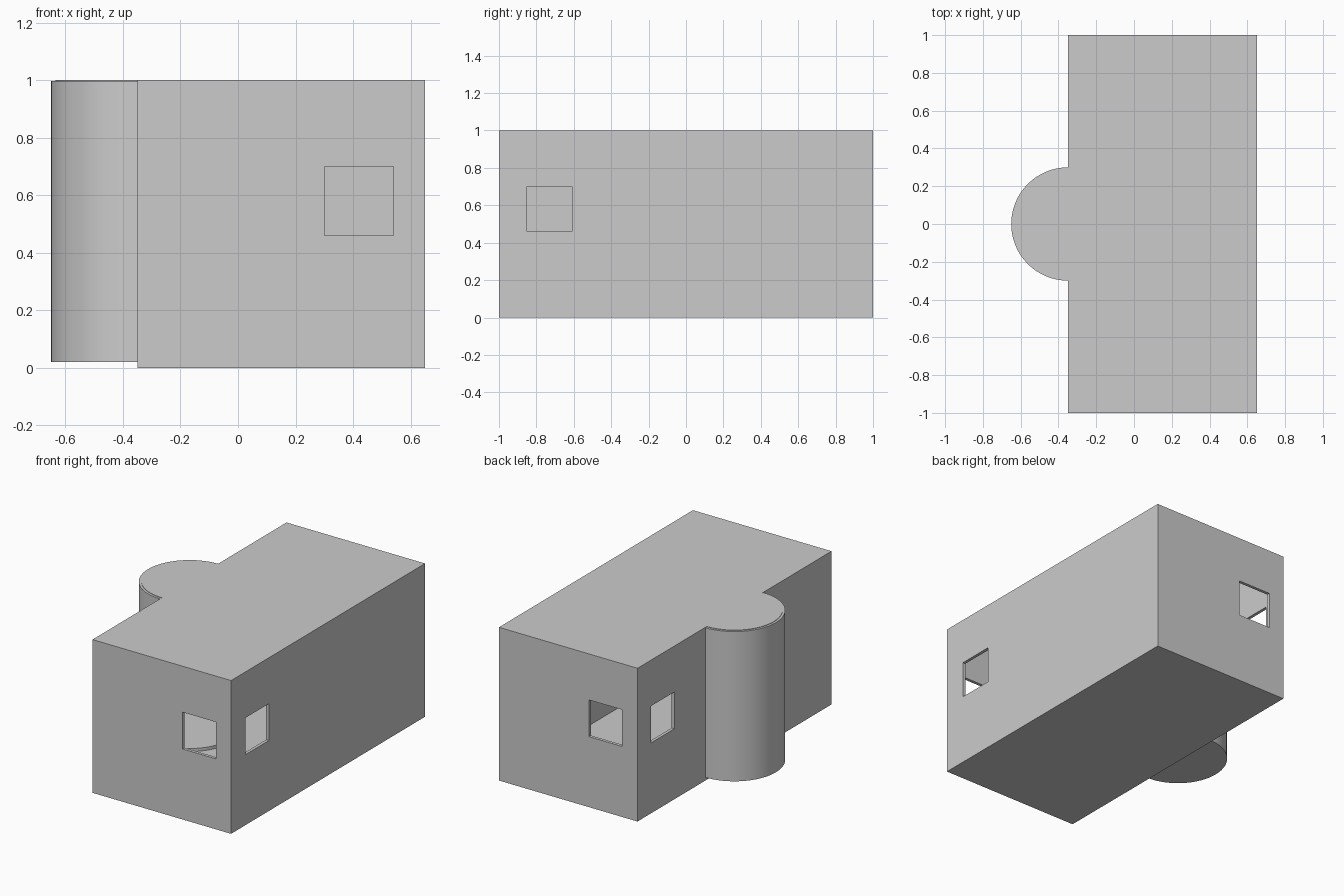
import bpy, bmesh, math
from mathutils import Vector

if "Cube" in bpy.data.objects:
    bpy.data.objects.remove(bpy.data.objects["Cube"])

CX = -0.35          # tower axis sits on the left wall
R_OUT, R_IN = 0.30, 0.285
SEG = 32            # segments in half a turn


def finish(name, bm, cutter=False):
    bmesh.ops.recalc_face_normals(bm, faces=bm.faces)
    me = bpy.data.meshes.new(name)
    bm.to_mesh(me)
    bm.free()
    ob = bpy.data.objects.new(name, me)
    bpy.context.collection.objects.link(ob)
    if cutter:
        ob.hide_render = True
        ob.display_type = 'WIRE'
    return ob


def add_box(bm, lo, hi):
    lo, hi = Vector(lo), Vector(hi)
    verts = bmesh.ops.create_cube(bm, size=1)['verts']
    for v in verts:
        v.co = (lo + hi) / 2 + v.co * (hi - lo)


def boxes(name, spans, cutter=False):
    bm = bmesh.new()
    for lo, hi in spans:
        add_box(bm, lo, hi)
    return finish(name, bm, cutter)


def arc(r, a0=90, a1=270, n=SEG):
    angles = [math.radians(a0 + (a1 - a0) * i / n) for i in range(n + 1)]
    return [(CX + r * math.cos(a), r * math.sin(a)) for a in angles]


def extrude(name, outline, z0, z1, cutter=False):
    bm = bmesh.new()
    face = bm.faces.new([bm.verts.new((x, y, z0)) for x, y in outline])
    out = bmesh.ops.extrude_face_region(bm, geom=[face], use_keep_orig=True)
    for g in out['geom']:
        if isinstance(g, bmesh.types.BMVert):
            g.co.z = z1
    return finish(name, bm, cutter)


def smooth(ob):
    bpy.ops.object.select_all(action='DESELECT')
    ob.select_set(True)
    bpy.context.view_layer.objects.active = ob
    bpy.ops.object.shade_smooth_by_angle(angle=math.radians(30))


# Main room, hollowed to thin walls
room = boxes("room_shell", [((-0.35, -1, 0), (0.65, 1, 1))])
hollow = boxes("room_hollow_cutter", [((-0.33, -0.98, 0.02), (0.63, 0.98, 0.98))], True)

# One window per wall, each near a corner
Z0, Z1 = 0.46, 0.70
windows = boxes("window_cutter", [
    ((0.30, -1.1, Z0), (0.54, -0.9, Z1)),     # front
    ((-0.24, 0.9, Z0), (0.00, 1.1, Z1)),      # back
    ((0.55, -0.85, Z0), (0.75, -0.61, Z1)),   # right
    ((-0.45, 0.62, Z0), (-0.25, 0.86, Z1)),   # left
], True)

# Opening from the room into the tower
circle = arc(R_IN, 0, 360, 2 * SEG)[:-1]
opening = extrude("tower_opening_cutter", circle, 0.035, 0.975, True)

for cutter in (hollow, windows, opening):
    mod = room.modifiers.new(cutter.name, 'BOOLEAN')
    mod.operation = 'DIFFERENCE'
    mod.solver = 'EXACT'
    mod.object = cutter

# Half-round tower: curved wall, floor disc and roof
smooth(extrude("tower_wall", arc(R_OUT) + arc(R_IN)[::-1], 0.02, 0.997))
smooth(extrude("tower_floor", circle, 0.02, 0.04))
smooth(extrude("tower_roof", arc(R_IN), 0.98, 1.0))
